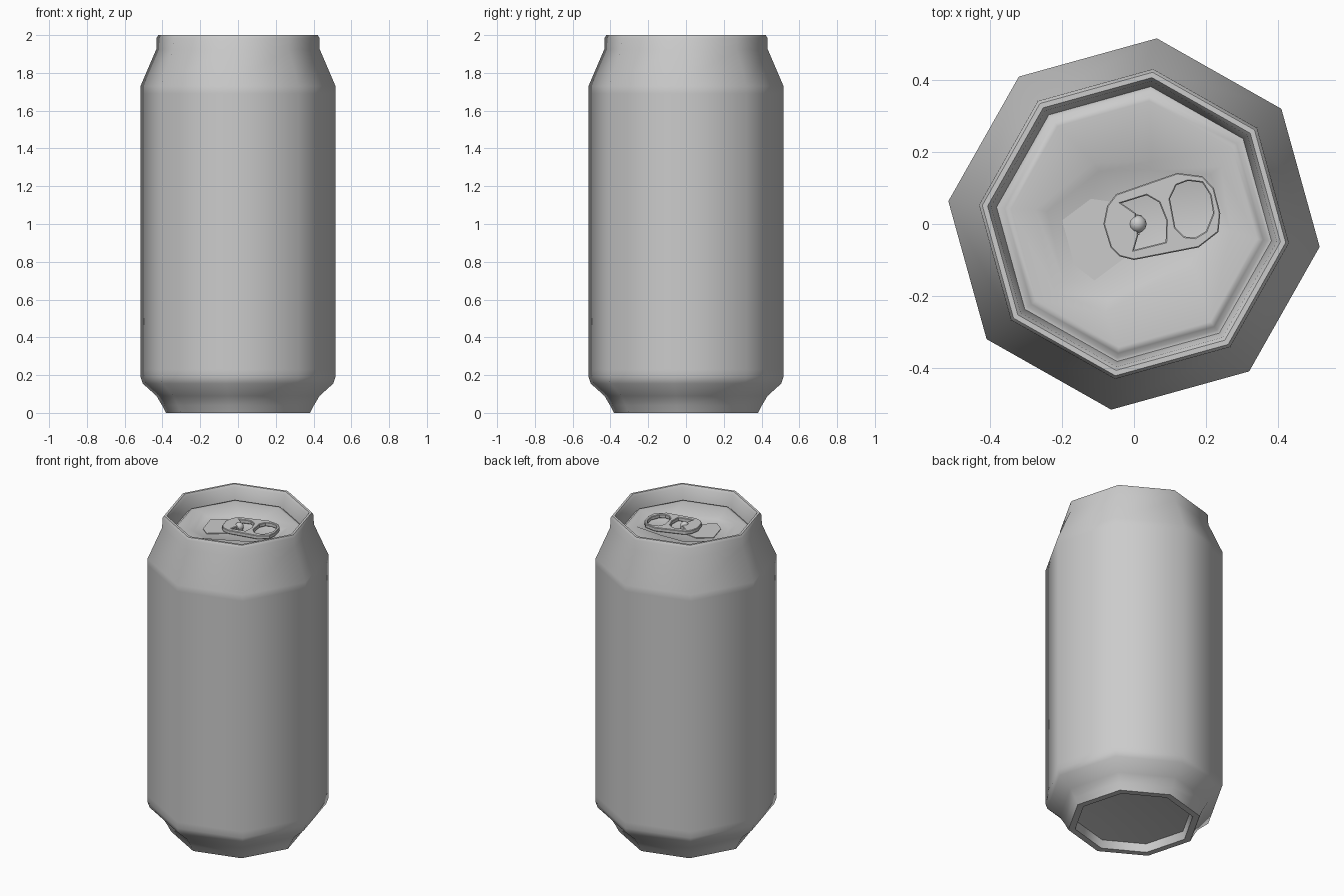
import bpy, bmesh, math

if "Cube" in bpy.data.objects:
    bpy.data.objects.remove(bpy.data.objects["Cube"])

SIDES, TURN = 8, math.radians(-7)


def ring(r, z):
    return [(r * math.cos(TURN + i * math.tau / SIDES),
             r * math.sin(TURN + i * math.tau / SIDES), z) for i in range(SIDES)]


def smooth(obj, degrees):
    bpy.ops.object.select_all(action='DESELECT')
    obj.select_set(True)
    bpy.context.view_layer.objects.active = obj
    bpy.ops.object.shade_smooth_by_angle(angle=math.radians(degrees))


def loft(name, rings, degrees, cap_start=False, cap_end=False):
    """Skin a list of equal-length loops, optionally closing the ends."""
    bm = bmesh.new()
    loops = [[bm.verts.new(p) for p in r] for r in rings]
    for a, b in zip(loops, loops[1:]):
        for i in range(len(a)):
            j = (i + 1) % len(a)
            bm.faces.new((a[i], a[j], b[j], b[i]))
    if cap_start:
        bm.faces.new(loops[0][::-1])
    if cap_end:
        bm.faces.new(loops[-1])
    mesh = bpy.data.meshes.new(name)
    bm.to_mesh(mesh)
    bm.free()
    obj = bpy.data.objects.new(name, mesh)
    bpy.context.collection.objects.link(obj)
    smooth(obj, degrees)
    return obj


def plate(name, outlines, z, thickness, bevel=0.0):
    """Flat plate from an outer outline plus hole outlines."""
    cu = bpy.data.curves.new(name, 'CURVE')
    cu.dimensions, cu.fill_mode = '2D', 'BOTH'
    cu.extrude = thickness / 2 - bevel
    cu.bevel_depth, cu.bevel_resolution, cu.offset = bevel, 0, -bevel
    for pts in outlines:
        s = cu.splines.new('POLY')
        s.points.add(len(pts) - 1)
        for p, (x, y) in zip(s.points, pts):
            p.co = (x, y, 0, 1)
        s.use_cyclic_u = True
    obj = bpy.data.objects.new(name, cu)
    obj.location.z = z + thickness / 2
    bpy.context.collection.objects.link(obj)
    bpy.ops.object.select_all(action='DESELECT')
    obj.select_set(True)
    bpy.context.view_layer.objects.active = obj
    bpy.ops.object.convert(target='MESH')
    smooth(bpy.context.object, 30)


# Can shell: hollow base, tapered foot, straight wall, shoulder, rolled rim
profile = [(0.20, 0.065), (0.335, 0.05), (0.345, 0.0), (0.385, 0.0),
           (0.405, 0.04), (0.435, 0.09), (0.508, 0.155), (0.52, 0.19),
           (0.52, 0.23), (0.52, 1.69), (0.52, 1.73), (0.436, 1.925),
           (0.434, 1.985), (0.425, 2.0), (0.41, 2.0), (0.40, 1.985),
           (0.385, 1.90)]
loft("can_shell", [ring(r, z) for r, z in profile], 50, cap_start=True)

# Lid with a shallow drop-shaped recess
recess = [(0.27, -0.02), (0.24, 0.16), (0.05, 0.175), (-0.11, 0.17),
          (-0.275, 0.04), (-0.22, -0.19), (-0.08, -0.245), (0.17, -0.125)]
LID, FLOOR = 1.92, 1.905
loft("lid", [ring(0.385, 1.90), ring(0.375, 1.90), ring(0.362, LID),
             ring(0.345, LID),
             [(x, y, LID) for x, y in recess],
             [(x * 0.88, y * 0.86, FLOOR) for x, y in recess]],
     65, cap_end=True)

# Scored mouth panel
plate("mouth_panel", [[(-0.20, 0.01), (-0.12, 0.07), (-0.05, 0.06), (0.0, 0.0),
                       (-0.02, -0.09), (-0.11, -0.157), (-0.165, -0.115)]],
      FLOOR - 0.002, 0.006)

# Pull tab with finger hole and slot
tab = [(0.19, 0.133), (0.12, 0.142), (-0.05, 0.083), (-0.075, 0.05),
       (-0.085, 0.0), (-0.065, -0.065), (-0.04, -0.09), (0.0, -0.10),
       (0.18, -0.065), (0.235, -0.022), (0.24, 0.03), (0.222, 0.10)]
finger_hole = [(0.10, 0.07), (0.118, 0.108), (0.15, 0.12), (0.19, 0.115),
               (0.212, 0.08), (0.22, 0.03), (0.20, -0.02), (0.17, -0.038),
               (0.14, -0.035), (0.115, -0.01)]
slot = [(-0.035, 0.058), (0.035, 0.08), (0.07, 0.06), (0.09, 0.01),
        (0.088, -0.05), (0.0, -0.072), (0.012, -0.03), (0.005, 0.03)]
plate("pull_tab", [tab, finger_hole, slot], FLOOR + 0.008, 0.024, 0.003)

# Tongue that holds the tab and the rivet
plate("rivet_tongue", [[(-0.03, 0.03), (0.02, 0.025), (0.03, 0.0),
                        (0.015, -0.03), (-0.03, -0.03)]], FLOOR, 0.02)
bpy.ops.mesh.primitive_uv_sphere_add(segments=12, ring_count=8, radius=0.025,
                                     location=(0.01, 0, 1.925))
rivet = bpy.context.object
rivet.name = "rivet"
smooth(rivet, 60)
